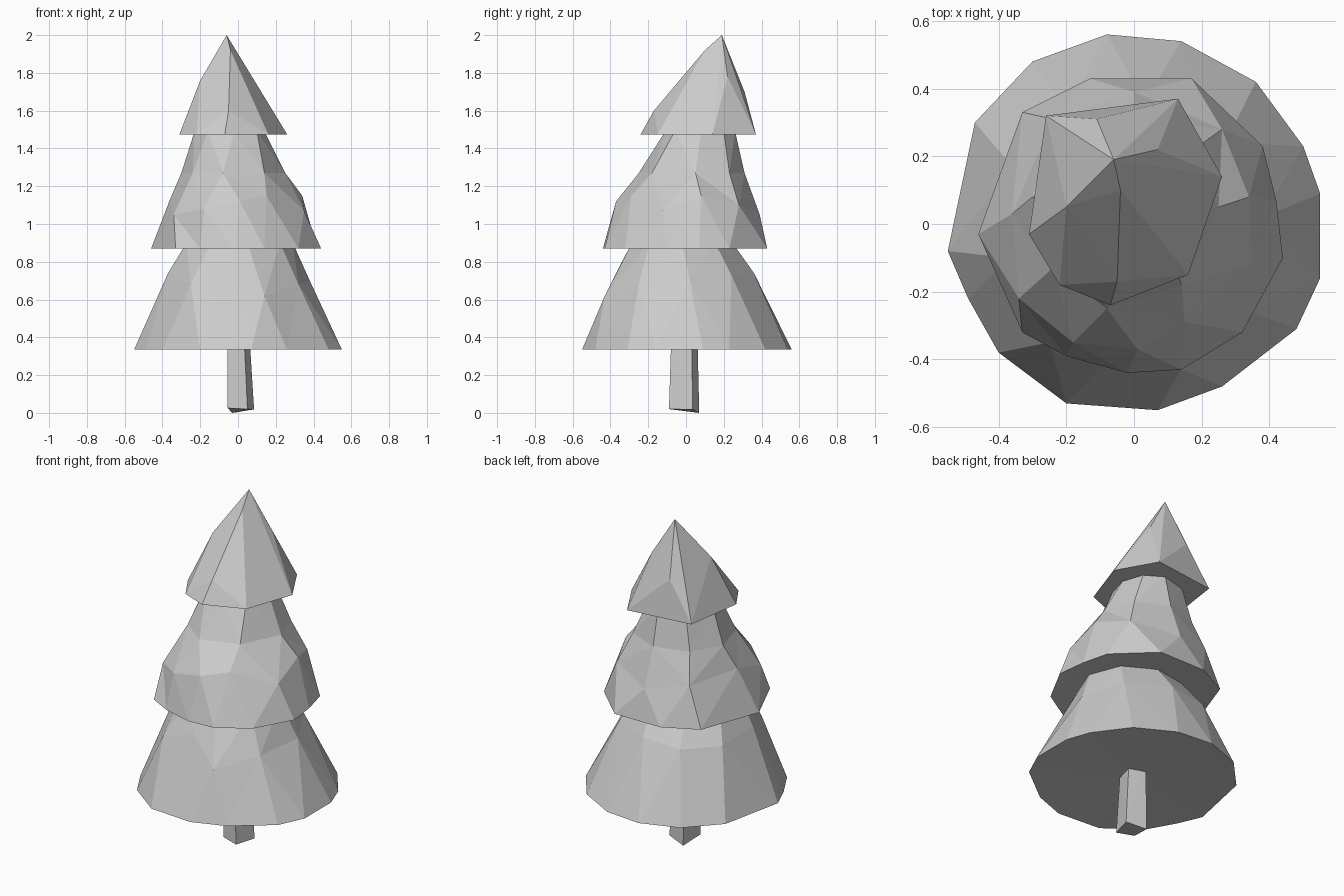
import bpy, bmesh, math

cube = bpy.data.objects.get("Cube")
if cube:
    bpy.data.objects.remove(cube, do_unlink=True)

grey = bpy.data.materials.new("plain grey")
grey.use_nodes = True
grey.diffuse_color = (0.6, 0.6, 0.6, 1)
grey.node_tree.nodes["Principled BSDF"].inputs["Base Color"].default_value = grey.diffuse_color


def finish(name, bm):
    """Turn a bmesh into a flat-shaded object."""
    bmesh.ops.recalc_face_normals(bm, faces=bm.faces)
    mesh = bpy.data.meshes.new(name)
    bm.to_mesh(mesh)
    bm.free()
    mesh.materials.append(grey)
    obj = bpy.data.objects.new(name, mesh)
    bpy.context.collection.objects.link(obj)
    return obj


def level(z, points):
    """Put flat outline points at one height."""
    return [(x, y, z) for x, y in points]


def angle(vert):
    return math.atan2(vert.co.y - 0.04, vert.co.x + 0.02)


def stitch(bm, lower, upper):
    """Join two rings with triangles, walking round both by angle."""
    events = [(angle(v), 0, v) for v in lower] + [(angle(v), 1, v) for v in upper]
    current = [lower[-1], upper[-1]]
    for _, side, vert in sorted(events, key=lambda e: e[:2]):
        bm.faces.new((current[side], vert, current[1 - side]))
        current[side] = vert


def skirt(name, rings, hollow):
    """Faceted layer of foliage: stitched rings, capped top, dished underside."""
    bm = bmesh.new()
    loops = [sorted([bm.verts.new(p) for p in ring], key=angle) for ring in rings]
    for lower, upper in zip(loops, loops[1:]):
        stitch(bm, lower, upper)
    bm.faces.new(loops[-1])
    rim = loops[0]
    centre = bm.verts.new((0, 0, rim[0].co.z + hollow))
    for a, b in zip(rim, rim[1:] + rim[:1]):
        bm.faces.new((a, b, centre))
    return finish(name, bm)


def hull(name, points):
    """Convex faceted solid around the points."""
    bm = bmesh.new()
    verts = [bm.verts.new(p) for p in points]
    result = bmesh.ops.convex_hull(bm, input=verts)
    spare = {v for v in result["geom_interior"] if isinstance(v, bmesh.types.BMVert)}
    bmesh.ops.delete(bm, geom=list(spare), context="VERTS")
    return finish(name, bm)


# Trunk: a crooked, slightly tapered post
foot = [(-0.055, -0.06), (0.05, -0.09), (0.085, 0.035), (-0.03, 0.07)]
trunk_points = [(x, y, 0.015 + 0.1 * abs(x - 0.05)) for x, y in foot]
trunk_points[1] = (0.05, -0.09, 0.02)
trunk_points[3] = (-0.03, 0.07, 0)
trunk_points += level(0.45, [(x * 0.8 - 0.01, y * 0.85) for x, y in foot])
hull("trunk", trunk_points)

# Bottom layer of foliage
bottom_rim = [(-0.08, 0.56), (0.14, 0.54), (0.36, 0.42), (0.5, 0.23), (0.55, 0.09),
              (0.55, -0.16), (0.48, -0.31), (0.26, -0.48), (0.07, -0.55), (-0.2, -0.53),
              (-0.4, -0.38), (-0.49, -0.22), (-0.55, -0.08), (-0.47, 0.3), (-0.3, 0.48)]
bottom_waist = [(0.38, 0.02, 0.7), (0.32, -0.25, 0.68), (0.14, -0.43, 0.62),
                (-0.04, -0.36, 0.76), (-0.25, -0.35, 0.68), (-0.37, -0.1, 0.74),
                (-0.36, 0.17, 0.72), (-0.2, 0.34, 0.72), (0.03, 0.36, 0.74),
                (0.27, 0.24, 0.73)]
bottom_neck = [(0.29 * math.cos(t * math.tau / 9), 0.27 * math.sin(t * math.tau / 9) - 0.02)
               for t in range(9)]
skirt("bottom_foliage", [level(0.335, bottom_rim), bottom_waist, level(0.9, bottom_neck)], 0.03)

# Middle layer of foliage
middle_rim = [(-0.13, 0.43), (0.17, 0.43), (0.38, 0.23), (0.42, 0.07), (0.44, -0.1),
              (0.32, -0.32), (0.14, -0.43), (-0.02, -0.44), (-0.2, -0.39),
              (-0.33, -0.32), (-0.46, -0.03), (-0.33, 0.33)]
middle_waist = [(0.34, 0.08, 1.15), (0.35, -0.12, 1.07), (0.15, -0.29, 1.15),
                (0.01, -0.37, 1.12), (-0.18, -0.35, 1.08), (-0.34, -0.22, 1.05),
                (-0.36, 0.03, 1.13), (-0.24, 0.31, 1.1), (0, 0.39, 1.05), (0.26, 0.28, 1.1)]
middle_chest = [(0.25, 0.05), (0.14, -0.18), (-0.08, -0.25), (-0.24, -0.13),
                (-0.3, 0.08), (-0.2, 0.25), (0, 0.31), (0.19, 0.23)]
middle_neck = [(0.14, 0.08), (0.1, -0.06), (-0.02, -0.11), (-0.16, -0.07),
               (-0.23, 0.08), (-0.15, 0.22), (0, 0.26), (0.1, 0.2)]
skirt("middle_foliage", [level(0.87, middle_rim), middle_waist,
                         level(1.27, middle_chest), level(1.49, middle_neck)], 0.03)

# Leaning top of the tree
top_rim = [(0.13, 0.37), (0.26, 0.14), (0.16, -0.15), (-0.07, -0.24),
           (-0.22, -0.18), (-0.31, -0.03), (-0.26, 0.32)]
top_bumps = [(-0.05, -0.17, 1.6), (-0.2, 0.05, 1.76), (-0.04, 0.1, 1.92),
             (0.07, 0.22, 1.78), (-0.11, 0.31, 1.7), (-0.06, 0.19, 2)]
hull("treetop", level(1.475, top_rim) + top_bumps)
